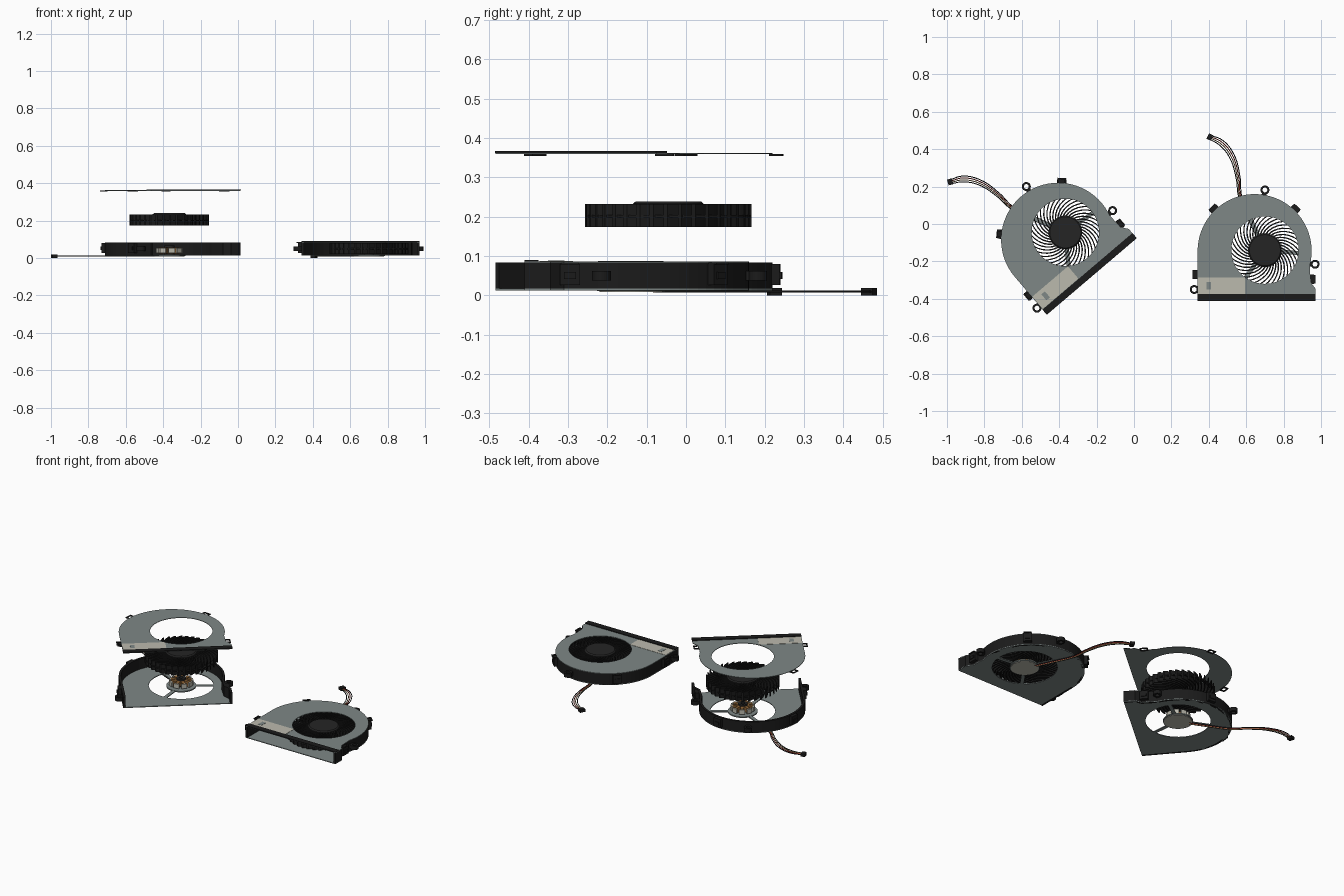
import bpy, bmesh, math
from math import cos, sin, radians, tau
from mathutils import Vector

cube = bpy.data.objects.get("Cube")
if cube:
    bpy.data.objects.remove(cube, do_unlink=True)


def material(name, r, g, b):
    m = bpy.data.materials.new(name)
    m.use_nodes = True
    m.diffuse_color = (r, g, b, 1)
    shader = next(n for n in m.node_tree.nodes if n.type == 'BSDF_PRINCIPLED')
    shader.inputs["Base Color"].default_value = (r, g, b, 1)
    return m


STEEL = material("grey steel", .21, .245, .24)
BLACK = material("black plastic", .011, .011, .011)
HUB = material("charcoal", .018, .018, .018)
LABEL = material("beige label", .5, .49, .42)
COPPER = material("copper", .3, .14, .04)
RED = material("red wire", .45, .04, .03)
YELLOW = material("tan wire", .5, .34, .14)

# placement of the fan being built: name prefix, origin, turn
fan = {}


def place(name, data, mat, z):
    data.materials.append(mat)
    obj = bpy.data.objects.new(fan["prefix"] + name, data)
    bpy.context.collection.objects.link(obj)
    obj.location = (*fan["origin"], z)
    obj.rotation_euler.z = fan["turn"]
    return obj


def prism(name, polys, z0, z1, mat, lift=0):
    """Extruded flat shape; inner outlines become holes."""
    c = bpy.data.curves.new(name, 'CURVE')
    c.dimensions, c.fill_mode = '2D', 'BOTH'
    c.extrude = (z1 - z0) / 2
    for poly in polys:
        s = c.splines.new('POLY')
        s.points.add(len(poly) - 1)
        for p, q in zip(s.points, poly):
            p.co = (q[0], q[1], 0, 1)
        s.use_cyclic_u, s.use_smooth = True, False
    return place(name, c, mat, (z0 + z1) / 2 + lift)


def polar(r, a, c=(0, 0)):
    return Vector((c[0] + r * cos(a), c[1] + r * sin(a)))


def circle(r, c=(0, 0), n=48):
    return [polar(r, tau * i / n, c) for i in range(n)]


def rect(c, angle, length, width):
    """Rectangle centred on c with its length along the angle."""
    u, v = polar(length / 2, angle), polar(width / 2, angle + math.pi / 2)
    c = Vector(c)
    return [c - u - v, c + u - v, c + u + v, c - u + v]


def lathe(name, profile, mat, lift):
    bm = bmesh.new()
    vs = [bm.verts.new((r, 0, z)) for r, z in profile]
    es = [bm.edges.new(pair) for pair in zip(vs, vs[1:])]
    bmesh.ops.spin(bm, geom=vs + es, cent=(0, 0, 0), axis=(0, 0, 1),
                   angle=tau, steps=48, use_duplicate=False)
    bmesh.ops.remove_doubles(bm, verts=bm.verts, dist=1e-5)
    bmesh.ops.recalc_face_normals(bm, faces=bm.faces)
    me = bpy.data.meshes.new(name)
    bm.to_mesh(me)
    bm.free()
    me.polygons.foreach_set("use_smooth", [True] * len(me.polygons))
    me.set_sharp_from_angle(angle=radians(30))
    return place(name, me, mat, lift)


# volute outline, from the right front corner round the back to the left
ARC_C, ARC_R = (-.055, -.005), .305
OUTLINE = [Vector(p) for p in ((.27, -.27), (.27, -.205), (.243, -.17))]
OUTLINE += [polar(ARC_R, radians(a), ARC_C) for a in range(-15, 181, 5)]
OUTLINE.append(Vector((-.36, -.27)))


def inset(path, d):
    out = []
    for i, p in enumerate(path):
        t = (path[min(i + 1, len(path) - 1)] - path[max(i - 1, 0)]).normalized()
        out.append(p + d * Vector((-t.y, t.x)))
    return out


# clip and ear seats: position, outward direction
CLIPS = [(polar(ARC_R + .006, radians(a), ARC_C), radians(a)) for a in (46, 134)]
CLIPS += [(Vector((-.366, -.13)), math.pi), (Vector((.25, -.155)), 0)]
EARS = [((0, .322), radians(80)), ((.268, -.075), 0), ((-.378, -.21), math.pi)]


def housing():
    prism("base_plate", [OUTLINE, circle(.187)], .0125, .017, STEEL)
    prism("side_wall", [OUTLINE + inset(OUTLINE, .014)[::-1]], .0125, .083, BLACK)
    # clip lugs and screw ears on the wall
    prism("clip_lugs", [rect(p, a, .026, .05) for p, a in CLIPS], .027, .08, BLACK)
    prism("clip_teeth", [rect(p + polar(.012, a), a, .012, .03) for p, a in CLIPS],
          .042, .06, BLACK)
    prism("screw_ears", [loop for c, a in EARS for loop in (circle(.024, c, 24), circle(.013, c, 24))],
          .038, .062, BLACK)
    prism("ear_stems", [rect(Vector(c) - polar(.024, a), a, .016, .026) for c, a in EARS],
          .038, .062, BLACK)
    # motor mount
    prism("spokes", [rect(polar(.135, radians(a)), radians(a), .125, .022)
                     for a in (115, 235, 355)], .0125, .017, STEEL)
    prism("motor_base", [circle(.086)], .011, .018, STEEL)
    prism("motor_label", [circle(.08)], .008, .011, LABEL)
    angles = [tau * i / 9 for i in range(9)]
    prism("coils", [rect(polar(.042, a), a, .034, .018) for a in angles], .024, .055, COPPER)
    prism("stator_tips", [rect(polar(.064, a), a, .01, .034) for a in angles], .026, .053, LABEL)
    prism("stator_core", [circle(.027, n=24), circle(.012, n=24)], .018, .066, HUB)


def rotor(lift):
    lathe("hub", [(0, .087), (.083, .087), (.09, .081), (.09, .024), (.08, .024),
                  (.08, .079), (0, .079)], HUB, lift)
    count, sweep = 37, radians(52)
    blades = []
    for i in range(count):
        sides = ([], [])
        for k in range(7):
            t = k / 6
            r = .086 + .126 * t
            a = tau * i / count - sweep * t
            half = (.0045 + .0005 * t) / r
            sides[0].append(polar(r, a - half))
            sides[1].append(polar(r, a + half))
        blades.append(sides[0] + sides[1][::-1])
    prism("blades", blades, .022, .08, BLACK, lift)
    prism("blade_ring", [circle(.21), circle(.19)], .046, .052, BLACK, lift)


def cover(lift):
    prism("cover_plate", [OUTLINE, circle(.18)], .083, .086, STEEL, lift)
    prism("foam_strip", [rect((-.045, -.253), 0, .632, .036)], .086, .0905, BLACK, lift)
    prism("cover_label", [rect((-.232, -.19), 0, .25, .086)], .086, .0875, LABEL, lift)
    prism("label_patch", [rect((-.3, -.19), 0, .025, .042)], .0875, .0885, STEEL, lift)
    # hooks that catch the housing lugs
    prism("cover_hooks", [loop for p, a in CLIPS
                          for loop in (rect(p + polar(.003, a), a, .034, .046),
                                       rect(p + polar(.003, a), a, .02, .028))],
          .079, .084, BLACK, lift)


def cable():
    path = [Vector(p) for p in ((-.03, .06), (-.085, .175), (-.133, .29), (-.143, .385),
                                (-.178, .505), (-.235, .575), (-.288, .602))]
    side = [Vector((-(b - a).y, (b - a).x)).normalized()
            for a, b in zip(path, path[1:] + [path[-1] * 2 - path[-2]])]
    spread = (.7, .7, .7, .9, 1.2, 1.3, .9)
    for i, (colour, mat) in enumerate((("black", BLACK), ("red", RED),
                                       ("tan", YELLOW), ("dark", HUB))):
        c = bpy.data.curves.new("wire", 'CURVE')
        c.dimensions, c.bevel_depth, c.bevel_resolution = '3D', .0026, 2
        c.resolution_u, c.use_fill_caps = 6, True
        s = c.splines.new('BEZIER')
        s.bezier_points.add(len(path) - 1)
        for bp, p, n, w in zip(s.bezier_points, path, side, spread):
            q = p + n * (i - 1.5) * .008 * w
            bp.co = (q.x, q.y, 0)
            bp.handle_left_type = bp.handle_right_type = 'AUTO'
        place(colour + "_wire", c, mat, .0095)
    prism("plug", [rect((-.294, .605), radians(155), .026, .032)], 0, .0185, BLACK)


for prefix, origin, turn, rotor_lift, cover_lift in (
        ("assembled_", (.70, -.14), 0, 0, 0),
        ("exploded_", (-.367, -.045), radians(40.4), .152, .276)):
    fan.update(prefix=prefix, origin=origin, turn=turn)
    housing()
    rotor(rotor_lift)
    cover(cover_lift)
    cable()
